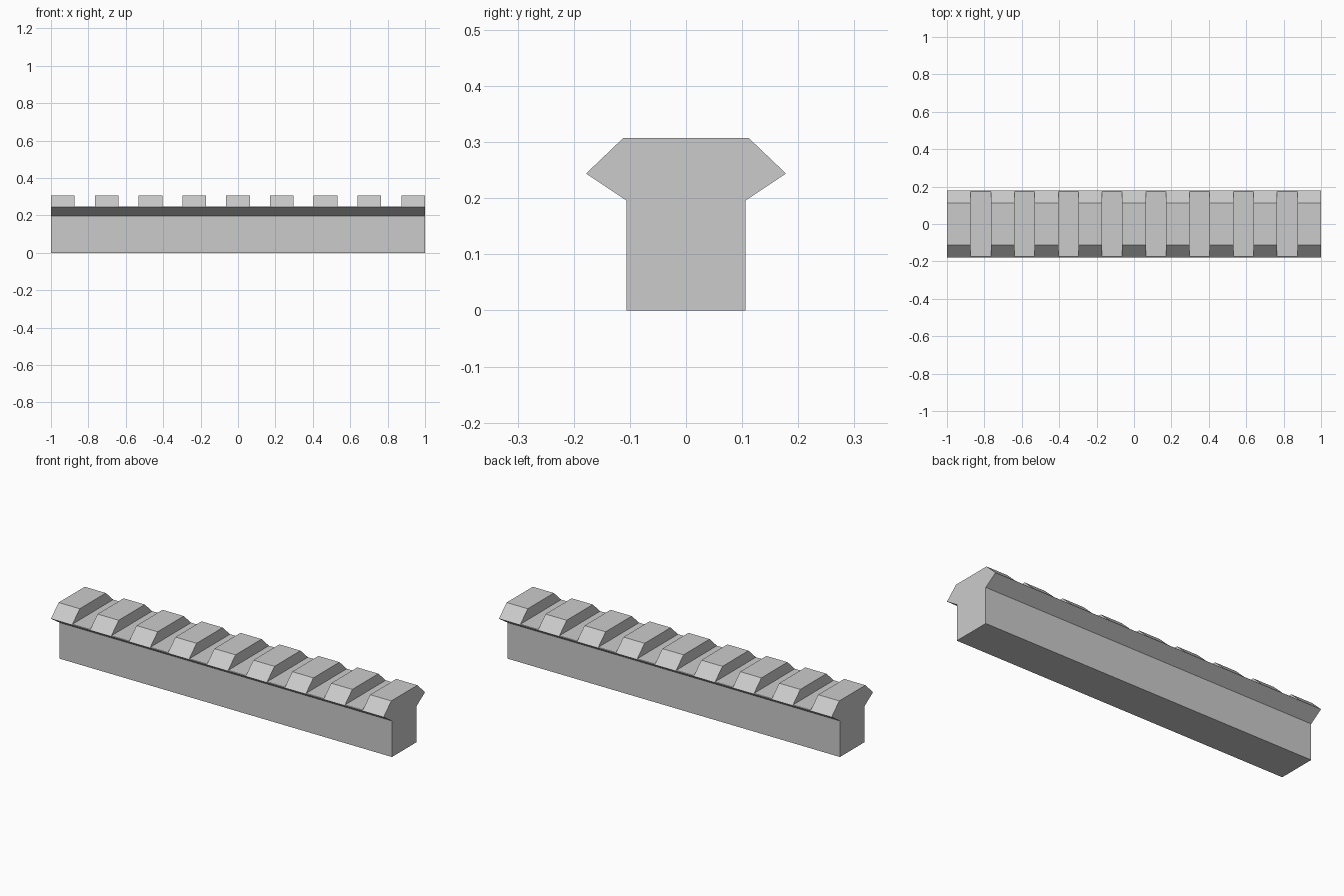
import bpy
import bmesh
from mathutils import Matrix

cube = bpy.data.objects.get("Cube")
if cube:
    bpy.data.objects.remove(cube, do_unlink=True)

LENGTH = 2.0
TEETH = 9
TOOTH = 0.127
PITCH = (LENGTH - TOOTH) / (TEETH - 1)
FLOOR = 0.247
TOP = 0.307

grey = bpy.data.materials.new("rail grey")
grey.use_nodes = True
colour = (0.6, 0.6, 0.6, 1)
grey.diffuse_color = colour
grey.node_tree.nodes["Principled BSDF"].inputs["Base Color"].default_value = colour


def add_object(name, bm):
    bmesh.ops.recalc_face_normals(bm, faces=bm.faces)
    mesh = bpy.data.meshes.new(name)
    bm.to_mesh(mesh)
    bm.free()
    mesh.materials.append(grey)
    obj = bpy.data.objects.new(name, mesh)
    bpy.context.collection.objects.link(obj)
    return obj


# Rail: mirrored half profile extruded along x
half = [(0.106, 0), (0.106, 0.196), (0.178, 0.244), (0.112, TOP)]
profile = half + [(-y, z) for y, z in reversed(half)]
bm = bmesh.new()
end = bm.faces.new([bm.verts.new((-LENGTH / 2, y, z)) for y, z in profile])
ext = bmesh.ops.extrude_face_region(bm, geom=[end], use_keep_orig=True)
bmesh.ops.translate(bm, vec=(LENGTH, 0, 0),
                    verts=[v for v in ext["geom"] if isinstance(v, bmesh.types.BMVert)])
rail = add_object("toothed_rail", bm)

# Cross slots between the teeth
bm = bmesh.new()
for i in range(TEETH - 1):
    x = -LENGTH / 2 + TOOTH / 2 + (i + 0.5) * PITCH
    bmesh.ops.create_cube(bm, size=1, matrix=Matrix.Translation((x, 0, FLOOR + 0.1))
                          @ Matrix.Diagonal((PITCH - TOOTH, 0.6, 0.2, 1)))
cutter = add_object("slot_cutter", bm)
cutter.hide_render = True

cut = rail.modifiers.new("slots", 'BOOLEAN')
cut.operation = 'DIFFERENCE'
cut.solver = 'EXACT'
cut.object = cutter
bpy.context.view_layer.objects.active = rail
rail.select_set(True)
bpy.ops.object.modifier_apply(modifier=cut.name)
bpy.data.objects.remove(cutter, do_unlink=True)
